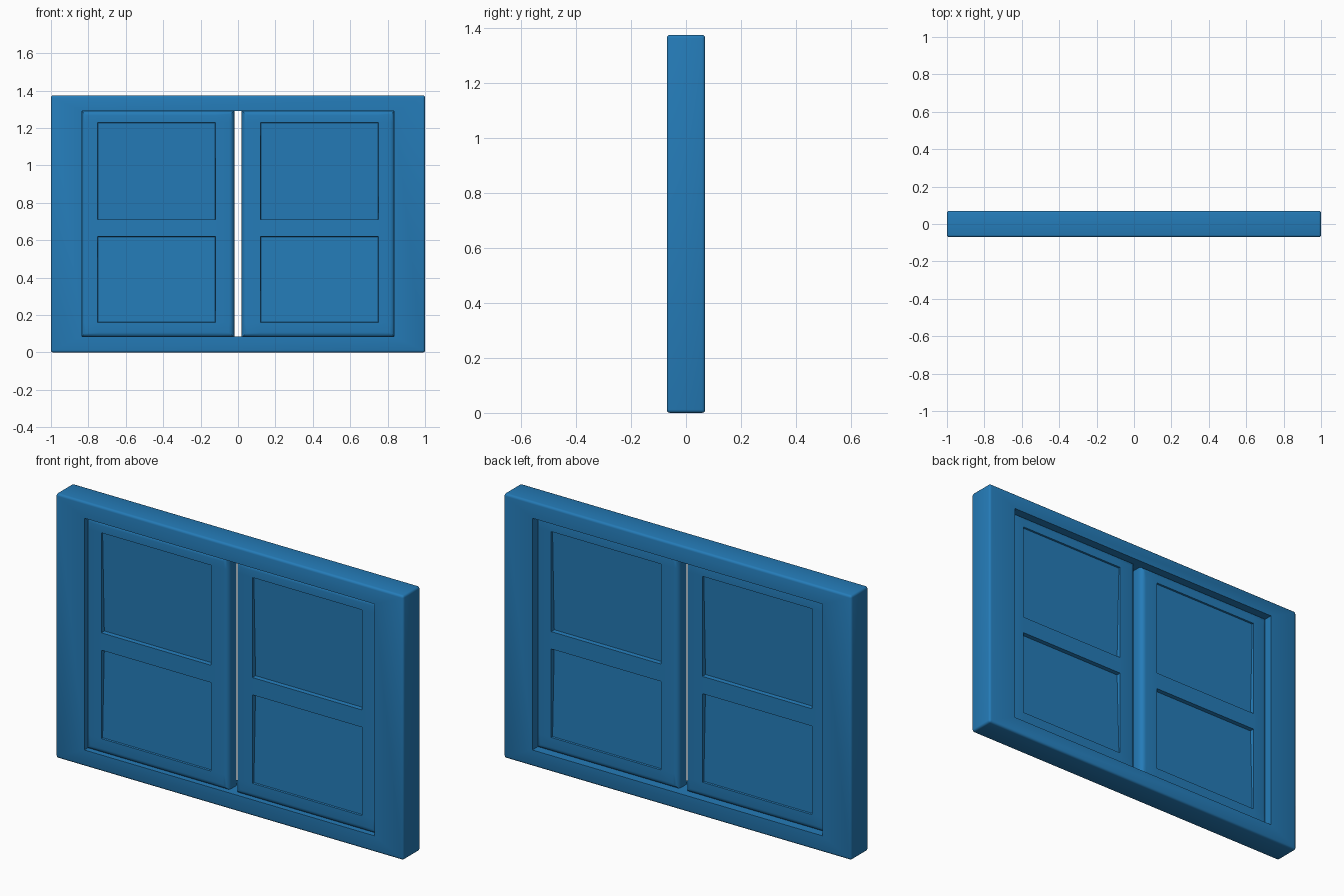
import bpy
import bmesh
import math

cube = bpy.data.objects.get("Cube")
if cube:
    bpy.data.objects.remove(cube, do_unlink=True)

# Single blue paint
paint = bpy.data.materials.new("blue_paint")
paint.use_nodes = True
BLUE = (0.018, 0.20, 0.48, 1.0)
paint.diffuse_color = BLUE
paint.node_tree.nodes["Principled BSDF"].inputs["Base Color"].default_value = BLUE

HALF_WIDTH, HEIGHT, HALF_DEPTH = 1.0, 1.375, 0.07
OPEN_X, OPEN_LOW, OPEN_HIGH = 0.835, 0.085, 1.29
SASH_FRONT, SASH_BACK = -0.052, 0.036
MID_RAIL = 0.665


def finish(bm, name):
    mesh = bpy.data.meshes.new(name)
    bm.to_mesh(mesh)
    bm.free()
    mesh.materials.append(paint)
    obj = bpy.data.objects.new(name, mesh)
    bpy.context.collection.objects.link(obj)
    bpy.ops.object.select_all(action="DESELECT")
    obj.select_set(True)
    bpy.context.view_layer.objects.active = obj
    bpy.ops.object.shade_smooth_by_angle(angle=math.radians(35))
    return obj


def rectangle(bm, x, low, high, y):
    return [bm.verts.new(p) for p in
            ((-x, y, low), (x, y, low), (x, y, high), (-x, y, high))]


def bridge(bm, a, b):
    for i in range(len(a)):
        j = (i + 1) % len(a)
        bm.faces.new((a[i], a[j], b[j], b[i]))


def build_frame():
    # Outer and inner rectangles joined into a hollow surround
    bm = bmesh.new()
    loops = [rectangle(bm, HALF_WIDTH, 0, HEIGHT, -HALF_DEPTH),
             rectangle(bm, OPEN_X, OPEN_LOW, OPEN_HIGH, -HALF_DEPTH),
             rectangle(bm, OPEN_X, OPEN_LOW, OPEN_HIGH, HALF_DEPTH),
             rectangle(bm, HALF_WIDTH, 0, HEIGHT, HALF_DEPTH)]
    for i in range(4):
        bridge(bm, loops[i], loops[(i + 1) % 4])
    bmesh.ops.recalc_face_normals(bm, faces=bm.faces[:])
    outer = [e for e in bm.edges if e.calc_face_angle() > 1
             and all(abs(v.co.x) > OPEN_X + 0.05 for v in e.verts)]
    bmesh.ops.bevel(bm, geom=outer, offset=0.012, segments=3,
                    profile=0.5, affect="EDGES")
    finish(bm, "window_frame")


def build_sash(side, name):
    # Slab divided into stiles, rails and panel cells
    xs = sorted(side * x for x in (0.02, 0.12, 0.75, 0.84))
    zs = [0.08, 0.16, 0.62, 0.71, 1.23, 1.295]
    bm = bmesh.new()
    front = [[bm.verts.new((x, SASH_FRONT, z)) for x in xs] for z in zs]
    back = [[bm.verts.new((x, SASH_BACK, z)) for x in xs] for z in zs]
    panels = []
    for layer in (front, back):
        for r in range(len(zs) - 1):
            for c in range(len(xs) - 1):
                face = bm.faces.new((layer[r][c], layer[r][c + 1],
                                     layer[r + 1][c + 1], layer[r + 1][c]))
                if c == 1 and r in (1, 3):
                    panels.append(face)

    def rim(layer):
        return (layer[0] + [row[-1] for row in layer[1:]]
                + layer[-1][-2::-1] + [row[0] for row in layer[-2:0:-1]])

    bridge(bm, rim(front), rim(back))
    bmesh.ops.recalc_face_normals(bm, faces=bm.faces[:])

    # Recess the panels, deepest next to the middle rail
    bmesh.ops.inset_individual(bm, faces=panels, thickness=0.003, depth=-0.008)
    for face in panels:
        inward = -face.normal.copy()
        nearest = min(abs(v.co.z - MID_RAIL) for v in face.verts)
        for v in face.verts:
            if abs(v.co.z - MID_RAIL) < nearest + 0.01:
                v.co += inward * 0.014

    # Round the front and back rims
    edges = []
    for e in bm.edges:
        a, b = (v.co for v in e.verts)
        on_rim = any(abs(a[k] - lim) < 1e-5 and abs(b[k] - lim) < 1e-5
                     for k, lim in ((0, xs[0]), (0, xs[-1]), (2, zs[0]), (2, zs[-1])))
        if on_rim and abs(a.y - b.y) < 1e-5 and e.calc_face_angle() > 1:
            edges.append(e)
    bmesh.ops.bevel(bm, geom=edges, offset=0.028, segments=5,
                    profile=0.5, affect="EDGES")
    finish(bm, name)


build_frame()
build_sash(-1, "right_sash")
build_sash(1, "left_sash")
